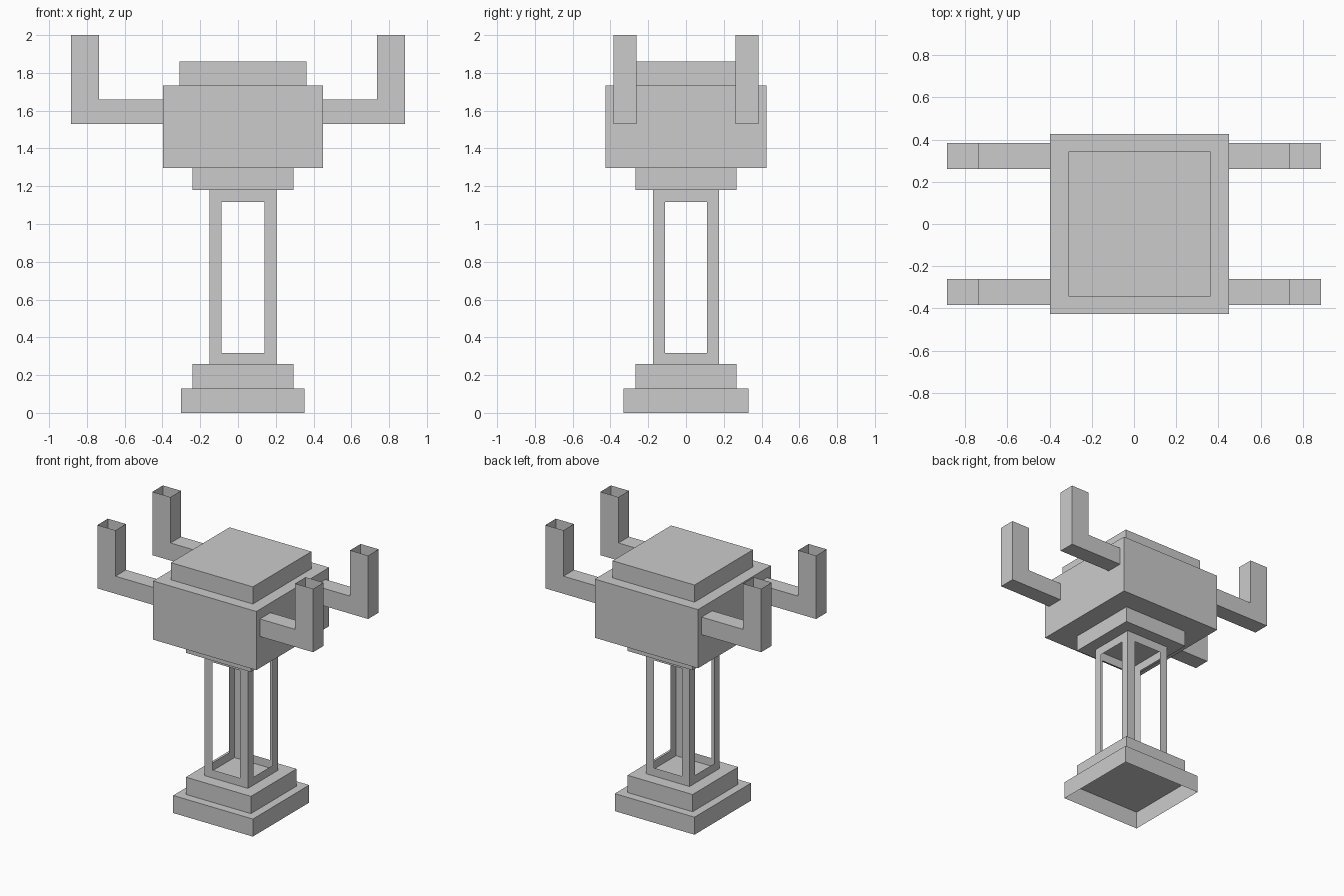
import bpy

if "Cube" in bpy.data.objects:
    bpy.data.objects.remove(bpy.data.objects["Cube"])

CX = 0.026  # the body sits slightly off-centre between the arms


def make(name, verts, faces):
    mesh = bpy.data.meshes.new(name)
    mesh.from_pydata(verts, [], faces)
    mesh.update()
    obj = bpy.data.objects.new(name, mesh)
    bpy.context.collection.objects.link(obj)
    return obj


def box(name, hx, hy, z0, z1, bottom=True, top=True):
    """Block around the body axis, optionally open at the bottom or top."""
    ring = [(-hx, -hy), (hx, -hy), (hx, hy), (-hx, hy)]
    verts = [(CX + x, y, z) for z in (z0, z1) for x, y in ring]
    faces = [(i, (i + 1) % 4, (i + 1) % 4 + 4, i + 4) for i in range(4)]
    if bottom:
        faces.append((3, 2, 1, 0))
    if top:
        faces.append((4, 5, 6, 7))
    return make(name, verts, faces)


# Stepped base, hollow underneath
box("base_lower_step", 0.327, 0.330, 0, 0.13, bottom=False)
box("base_upper_step", 0.267, 0.267, 0.13, 0.258, bottom=False)


# Column: four thin walls, each with a tall window
def window_wall(name, p, q, rail, z0, z1, w0, w1):
    def at(t, z):
        return (p[0] + (q[0] - p[0]) * t, p[1] + (q[1] - p[1]) * t, z)
    outer = [at(0, z0), at(1, z0), at(1, z1), at(0, z1)]
    inner = [at(rail, w0), at(1 - rail, w0), at(1 - rail, w1), at(rail, w1)]
    faces = [(i, (i + 1) % 4, (i + 1) % 4 + 4, i + 4) for i in range(4)]
    make(name, outer + inner, faces)


corners = [(CX + x * 0.178, y * 0.175)
           for x, y in ((-1, -1), (1, -1), (1, 1), (-1, 1))]
for i, side in enumerate(("front", "right", "back", "left")):
    window_wall("column_wall_" + side, corners[i], corners[(i + 1) % 4],
                0.18, 0.258, 1.18, 0.318, 1.116)

# Collar, head and lid
box("collar", 0.267, 0.267, 1.18, 1.297, top=False)
box("head", 0.423, 0.427, 1.297, 1.732)
box("lid", 0.336, 0.343, 1.732, 1.859, bottom=False)


# Arms: hollow L-shaped tubes, open at the tip and where they meet the head
def arm(name, sx, sy):
    root = 0.423 + sx * CX
    profile = [(root, 1.53), (0.885, 1.53), (0.885, 2.0),
               (0.737, 2.0), (0.737, 1.66), (root, 1.66)]
    verts = [(sx * x, sy * y, z) for y in (0.261, 0.384) for x, z in profile]
    n = len(profile)
    # skip edge 2 (tip) and edge 5 (root)
    faces = [(i, i + n, i + 1 + n, i + 1) for i in (0, 1, 3, 4)]
    corner = (0.885, 1.66)
    for s, flip in ((0, False), (n, True)):
        f = tuple(range(s, s + n))
        faces.append(f[::-1] if flip else f)
    if sx * sy < 0:
        faces = [f[::-1] for f in faces]
    make(name, verts, faces)


for sx, xname in ((-1, "left"), (1, "right")):
    for sy, yname in ((-1, "front"), (1, "back")):
        arm(f"arm_{yname}_{xname}", sx, sy)
